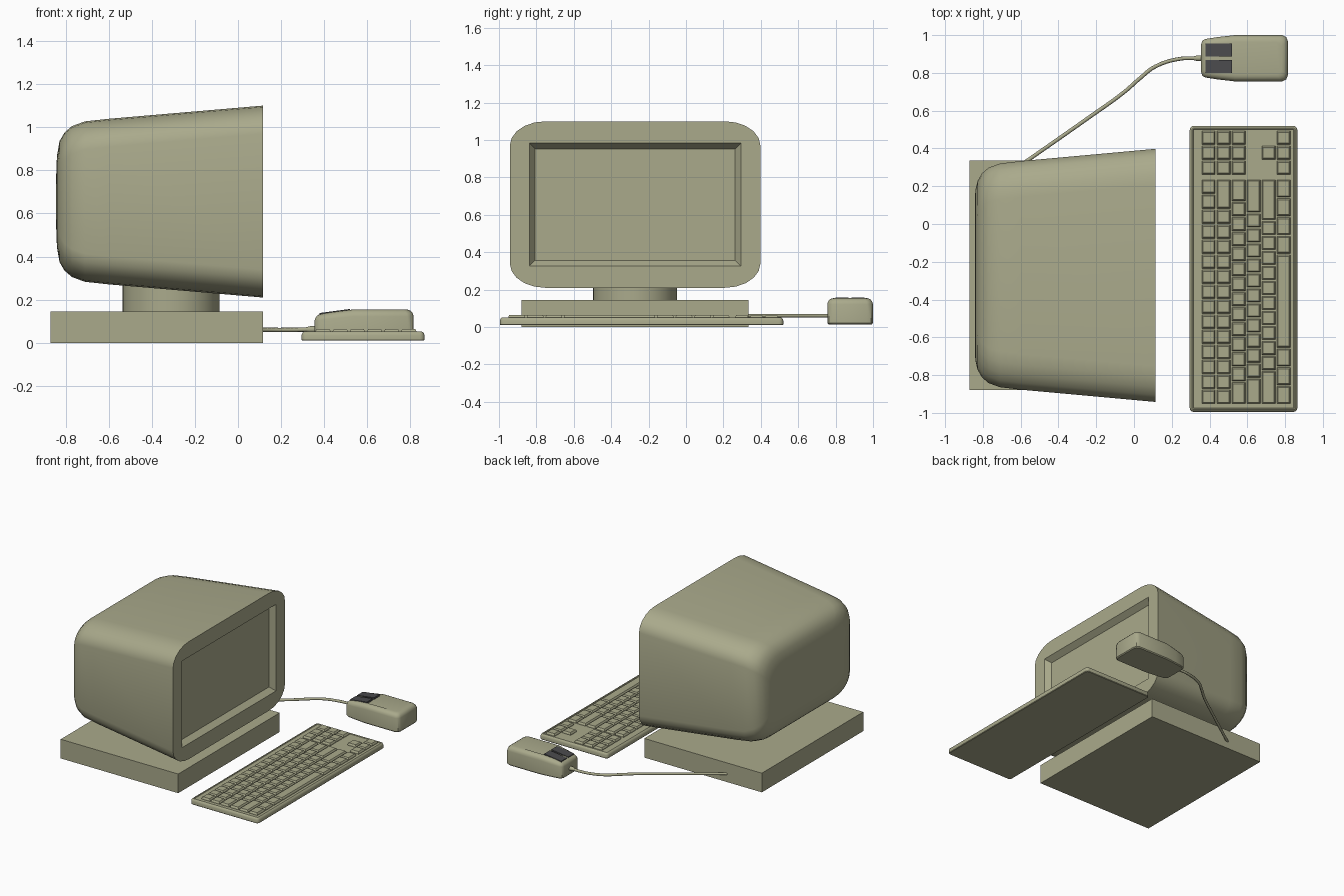
import bpy, bmesh, math
from mathutils import Vector

if "Cube" in bpy.data.objects:
    bpy.data.objects.remove(bpy.data.objects["Cube"])


def material(name, rgb):
    m = bpy.data.materials.new(name)
    m.diffuse_color = (*rgb, 1)
    m.use_nodes = True
    m.node_tree.nodes["Principled BSDF"].inputs["Base Color"].default_value = m.diffuse_color
    return m


BEIGE = material("beige_plastic", (0.40, 0.40, 0.26))
DARK = material("dark_plastic", (0.07, 0.07, 0.075))


def add_loft(bm, rings):
    """Skin a list of equally long point rings and cap both ends."""
    vs = [[bm.verts.new(p) for p in r] for r in rings]
    n = len(vs[0])
    for a, b in zip(vs, vs[1:]):
        for i in range(n):
            j = (i + 1) % n
            bm.faces.new((a[i], a[j], b[j], b[i]))
    bm.faces.new(vs[0][::-1])
    bm.faces.new(vs[-1])


def finish(name, bm, mat=BEIGE, angle=None):
    bmesh.ops.remove_doubles(bm, verts=bm.verts, dist=1e-5)
    bmesh.ops.recalc_face_normals(bm, faces=bm.faces)
    me = bpy.data.meshes.new(name)
    bm.to_mesh(me)
    bm.free()
    ob = bpy.data.objects.new(name, me)
    bpy.context.collection.objects.link(ob)
    me.materials.append(mat)
    if angle:
        bpy.ops.object.select_all(action='DESELECT')
        ob.select_set(True)
        bpy.context.view_layer.objects.active = ob
        bpy.ops.object.shade_smooth_by_angle(angle=math.radians(angle))
    return ob


def loft(name, rings, mat=BEIGE, angle=None):
    bm = bmesh.new()
    add_loft(bm, rings)
    return finish(name, bm, mat, angle)


def rounded_rect(hu, hv, ru, rv, seg=5):
    pts = []
    for q, (su, sv) in enumerate(((1, 1), (-1, 1), (-1, -1), (1, -1))):
        for k in range(seg + 1):
            a = math.pi / 2 * (q + k / seg)
            pts.append((su * (hu - ru) + ru * math.cos(a),
                        sv * (hv - rv) + rv * math.sin(a)))
    return pts


def rect(x0, x1, y0, y1, z, r=0.0):
    cx, cy = (x0 + x1) / 2, (y0 + y1) / 2
    return [(cx + u, cy + v, z) for u, v in
            rounded_rect((x1 - x0) / 2, (y1 - y0) / 2, r, r, 3)]


# System unit under the monitor
loft("base_unit", [rect(-0.87, 0.115, -0.88, 0.335, z) for z in (0, 0.145)])

# Round monitor stand
loft("monitor_neck", [[(-0.31 + 0.225 * math.cos(i * math.pi / 16),
                        -0.273 + 0.225 * math.sin(i * math.pi / 16), z)
                       for i in range(32)] for z in (0.14, 0.34)], angle=30)

# Monitor shell: rounded sections from the back to the bezel, then the screen recess
sections = [(-0.843, 0.36, 0.13, 0.14, 0.07), (-0.84, 0.45, 0.21, 0.17, 0.10),
            (-0.828, 0.50, 0.28, 0.18, 0.12), (-0.805, 0.54, 0.32, 0.18, 0.125),
            (-0.77, 0.57, 0.35, 0.185, 0.13), (-0.71, 0.592, 0.372, 0.19, 0.13),
            (-0.60, 0.605, 0.384, 0.19, 0.13), (0.115, 0.67, 0.445, 0.19, 0.13),
            (0.115, 0.565, 0.328, 0, 0), (0.075, 0.535, 0.298, 0, 0)]
loft("monitor", [[(x, -0.272 + u, 0.655 + v) for u, v in rounded_rect(hy, hz, ry, rz)]
                 for x, hy, hz, ry, rz in sections], angle=35)

# Keyboard case with a stepped rim
kb = [(0.004, 0.010), (0, 0.014), (0, 0.036), (0.004, 0.046), (0.012, 0.052),
      (0.018, 0.052), (0.021, 0.048)]
loft("keyboard_case", [rect(0.295 + d, 0.865 - d, -0.995 + d, 0.52 - d, z, 0.022 - d)
                       for d, z in kb], angle=35)

# Keys: each row lists widths in key units, running along y
U = 0.0795
rows = [[1] * 15,
        [1] * 13 + [2],
        [1.5] + [1] * 12 + [1.5],
        [1.75] + [1] * 11 + [2.25],
        [2.25] + [1] * 10 + [2.75],
        [1.25] * 3 + [6.25] + [1.25] * 4]
keys = bmesh.new()


def add_key(row, y, width):
    x = 0.355 + row * U
    add_loft(keys, [[(px, py, z) for px, py in
                     ((x + d, y + d), (x + U - d, y + d),
                      (x + U - d, y + width * U - d), (x + d, y + width * U - d))]
                    for d, z in ((0.004, 0.044), (0.005, 0.055), (0.011, 0.065))])


for r, widths in enumerate(rows):
    y = -0.955
    for w in widths:
        add_key(r, y, w)
        y += w * U
# Navigation block and arrow keys
for r, cols in enumerate(((0, 1, 2), (0, 1, 2), (0, 1, 2), (), (1,), (0, 1, 2))):
    for c in cols:
        add_key(r, 0.258 + c * U, 1)
finish("keyboard_keys", keys)

# Mouse body: plan outline lofted upward, the nose sloping down
half = [(0.355, 0.072), (0.361, 0.092), (0.378, 0.102), (0.45, 0.113), (0.53, 0.122),
        (0.785, 0.122), (0.806, 0.112), (0.815, 0.09)]
outline = half + [(x, -y) for x, y in reversed(half)]
MY = 0.8775


def mouse_ring(d, z):
    ring = []
    for x, y in outline:
        px = 0.585 + (x - 0.585) * (1 - d / 0.23)
        drop = 0.024 * max(0, 0.53 - px) / 0.175 * (z - 0.015) / 0.14
        ring.append((px, MY + y * (1 - d / 0.122), z - drop))
    return ring


loft("mouse_body", [mouse_ring(d, z) for d, z in
                    ((0.006, 0.015), (0, 0.022), (0, 0.122), (0.004, 0.136),
                     (0.012, 0.147), (0.024, 0.153), (0.036, 0.155))], angle=40)

# Two mouse buttons
for side, label in ((-1, "left"), (1, "right")):
    ys = sorted((MY + side * 0.008, MY + side * 0.077))
    loft(f"mouse_button_{label}",
         [[(0.378, ys[0], 0.137 + h), (0.52, ys[0], 0.156 + h),
           (0.52, ys[1], 0.156 + h), (0.378, ys[1], 0.137 + h)] for h in (-0.015, 0.001)],
         DARK)

# Cable collar
loft("cable_collar", [[(x, MY + r * math.cos(i * math.pi / 6), 0.062 + r * math.sin(i * math.pi / 6))
                       for i in range(12)] for x, r in ((0.315, 0.010), (0.335, 0.015), (0.365, 0.016))],
     angle=40)

# Mouse cable
path = [(0.35, MY, 0.062), (0.24, 0.874, 0.06), (0.11, 0.832, 0.06), (0.03, 0.77, 0.06),
        (-0.05, 0.70, 0.06), (-0.25, 0.556, 0.06), (-0.58, 0.325, 0.06)]
cu = bpy.data.curves.new("mouse_cable", 'CURVE')
cu.dimensions = '3D'
cu.bevel_depth = 0.010
cu.bevel_resolution = 2
cu.resolution_u = 6
cu.use_fill_caps = True
sp = cu.splines.new('BEZIER')
sp.bezier_points.add(len(path) - 1)
for bp, co in zip(sp.bezier_points, path):
    bp.co = Vector(co)
    bp.handle_left_type = bp.handle_right_type = 'AUTO'
cu.materials.append(BEIGE)
bpy.context.collection.objects.link(bpy.data.objects.new("mouse_cable", cu))
